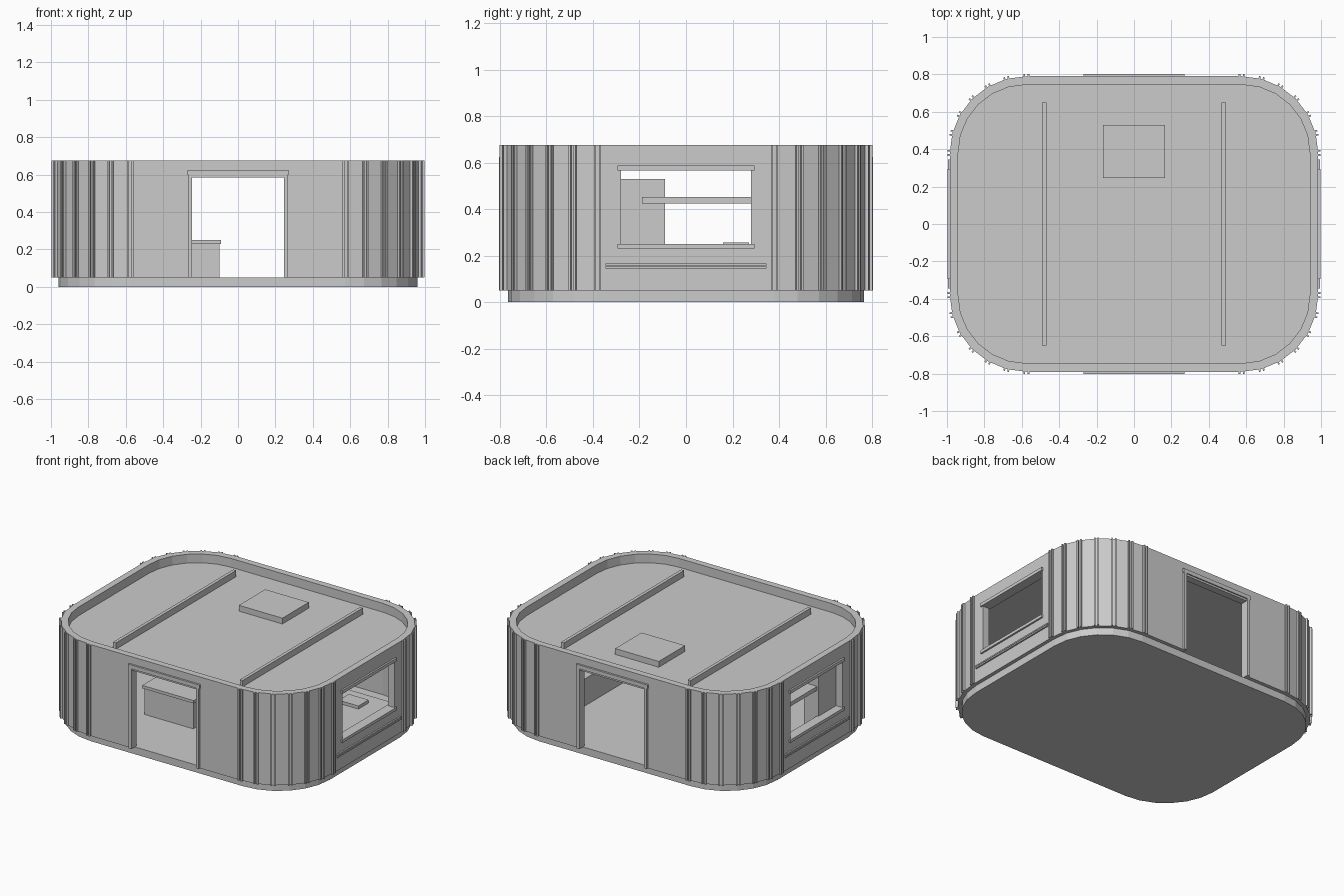
import bpy, bmesh, math
from mathutils import Matrix, Vector

if "Cube" in bpy.data.objects:
    bpy.data.objects.remove(bpy.data.objects["Cube"])

grey = bpy.data.materials.new("plain grey")
grey.use_nodes = True
grey.diffuse_color = (0.6, 0.6, 0.6, 1)
grey.node_tree.nodes["Principled BSDF"].inputs["Base Color"].default_value = (0.6, 0.6, 0.6, 1)

STEPS = 6                       # flat panels in each rounded corner
FLOOR, TOP, ROOF = 0.05, 0.675, 0.615
HX, HY, R = 0.985, 0.79, 0.41   # outer wall size and corner radius


def finish(bm, name):
    bmesh.ops.recalc_face_normals(bm, faces=bm.faces)
    mesh = bpy.data.meshes.new(name)
    bm.to_mesh(mesh)
    bm.free()
    ob = bpy.data.objects.new(name, mesh)
    bpy.context.collection.objects.link(ob)
    mesh.materials.append(grey)
    return ob


def box(name, x, y, z):
    """Box from three (low, high) ranges."""
    bm = bmesh.new()
    size = [b - a for a, b in (x, y, z)]
    mid = [(a + b) / 2 for a, b in (x, y, z)]
    bmesh.ops.create_cube(bm, size=1, matrix=Matrix.Translation(mid) @ Matrix.Diagonal((*size, 1)))
    return finish(bm, name)


def corner_points():
    """Centre and angle of every joint round the four corners."""
    for i, (sx, sy) in enumerate(((1, 1), (-1, 1), (-1, -1), (1, -1))):
        for k in range(STEPS + 1):
            yield sx, sy, math.radians(90 * i + 90 * k / STEPS)


def outline(hx, hy, r):
    return [(sx * (hx - r) + r * math.cos(a), sy * (hy - r) + r * math.sin(a))
            for sx, sy, a in corner_points()]


def slab(name, pts, z0, z1):
    bm = bmesh.new()
    face = bm.faces.new([bm.verts.new((x, y, z0)) for x, y in pts])
    ext = bmesh.ops.extrude_face_region(bm, geom=[face], use_keep_orig=True)
    verts = [g for g in ext["geom"] if isinstance(g, bmesh.types.BMVert)]
    bmesh.ops.translate(bm, verts=verts, vec=(0, 0, z1 - z0))
    return finish(bm, name)


def ring(name, outer, inner, z0, z1):
    bm = bmesh.new()
    loops = [[bm.verts.new((x, y, z)) for x, y in pts]
             for pts, z in ((outer, z0), (outer, z1), (inner, z1), (inner, z0))]
    n = len(outer)
    for a, b in zip(loops, loops[1:] + loops[:1]):
        for i in range(n):
            bm.faces.new((a[i], a[(i + 1) % n], b[(i + 1) % n], b[i]))
    return finish(bm, name)


def cut(target, name, x, y, z):
    cutter = box(name, x, y, z)
    mod = target.modifiers.new(name, "BOOLEAN")
    mod.operation, mod.solver, mod.object = "DIFFERENCE", "EXACT", cutter
    cutter.hide_render = True
    cutter.hide_viewport = True
    cutter.display_type = "WIRE"


# Shell: floor base, wall with door and window openings, sunken roof
slab("floor_base", outline(0.96, 0.765, 0.385), 0, FLOOR)
wall = ring("wall", outline(HX, HY, R), outline(0.94, 0.745, 0.365), FLOOR, TOP)
cut(wall, "door_cutter", (-0.245, 0.245), (-1, 1), (0, 0.59))
cut(wall, "window_cutter", (-1.2, 1.2), (-0.285, 0.285), (0.245, 0.57))
slab("roof", outline(0.945, 0.75, 0.37), 0.595, ROOF)

# Paired ribs at every joint of the rounded corners
bm = bmesh.new()
for sx, sy, a in corner_points():
    base = Vector((sx * (HX - R), sy * (HY - R), (FLOOR + TOP) / 2))
    for side in (-1, 1):
        place = (Matrix.Translation(base) @ Matrix.Rotation(a, 4, "Z")
                 @ Matrix.Translation((R - 0.002, side * 0.011, 0))
                 @ Matrix.Diagonal((0.028, 0.009, TOP - FLOOR, 1)))
        bmesh.ops.create_cube(bm, size=1, matrix=place)
finish(bm, "corner_ribs")

# Door frames, front and back
for s, label in ((-1, "front"), (1, "back")):
    y = sorted((s * 0.78, s * 0.803))
    box(label + "_door_lintel", (-0.27, 0.27), y, (0.598, 0.625))
    box(label + "_door_head", (-0.245, 0.245), sorted((s * 0.745, s * 0.795)), (0.585, 0.6))
    for t in (-1, 1):
        box(label + "_door_jamb", sorted((t * 0.245, t * 0.265)), y, (FLOOR, 0.6))

# Window trims and side rails, left and right
for s, label in ((-1, "right"), (1, "left")):
    x = sorted((s * 0.93, s * 0.997))
    box(label + "_window_sill", x, (-0.295, 0.295), (0.23, 0.25))
    box(label + "_window_head", x, (-0.295, 0.295), (0.565, 0.587))
    for t in (-1, 1):
        box(label + "_window_jamb", sorted((s * 0.94, s * 0.988)),
            sorted((t * 0.28, t * 0.29)), (0.25, 0.565))
    for z in (0.145, 0.157):
        box(label + "_side_rail", sorted((s * 0.98, s * 0.995)), (-0.345, 0.345), (z, z + 0.009))

# Roof bars and hatch
for s in (-1, 1):
    box("roof_bar", (s * 0.48 - 0.011, s * 0.48 + 0.011), (-0.65, 0.65), (ROOF - 0.005, 0.658))
box("roof_hatch", (-0.165, 0.165), (0.245, 0.53), (ROOF - 0.005, 0.655))

# Interior furniture
box("counter", (-0.47, -0.1), (-0.34, -0.2), (FLOOR, 0.23))
box("counter_top", (-0.48, -0.09), (-0.35, -0.19), (0.23, 0.25))
box("locker", (-0.94, -0.83), (-0.36, -0.09), (FLOOR, 0.53))
box("wall_shelf", (-0.93, -0.8), (-0.19, 0.285), (0.425, 0.452))
box("bench", (0.58, 0.93), (-0.36, 0.36), (FLOOR, 0.235))
box("cushion", (0.65, 0.8), (0.16, 0.27), (0.235, 0.256))
